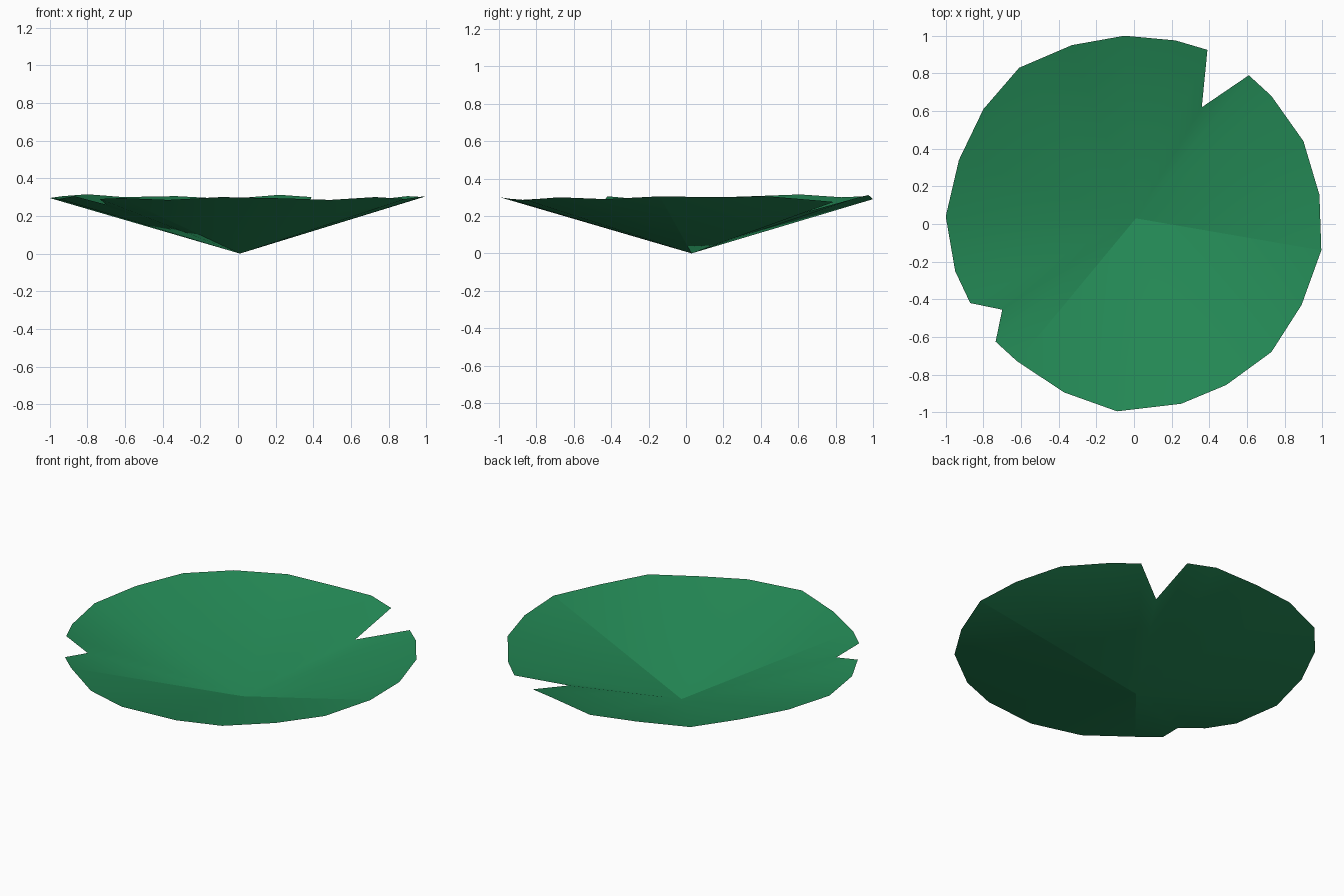
import bpy
import bmesh

# Remove the default cube only
default_cube = bpy.data.objects.get("Cube")
if default_cube is not None:
    bpy.data.objects.remove(default_cube, do_unlink=True)


def make_material(name, colour):
    """One flat colour, shown in both viewport and render."""
    material = bpy.data.materials.new(name)
    material.use_nodes = True
    material.diffuse_color = colour
    shader = next(n for n in material.node_tree.nodes if n.type == "BSDF_PRINCIPLED")
    shader.inputs["Base Color"].default_value = colour
    shader.inputs["Roughness"].default_value = 0.8
    return material


def make_leaf(name, centre, rim, crease_indices, material):
    """Shallow funnel-shaped leaf: a fan of triangles from the centre to the rim."""
    bm = bmesh.new()
    hub = bm.verts.new(centre)
    edge_verts = [bm.verts.new(point) for point in rim]

    # Fan of faces, wound anticlockwise so that they face upwards
    for current, following in zip(edge_verts, edge_verts[1:] + edge_verts[:1]):
        face = bm.faces.new((hub, current, following))
        face.smooth = True

    # Two sharp folds running out from the centre
    for index in crease_indices:
        fold = bm.edges.get((hub, edge_verts[index]))
        fold.smooth = False

    mesh = bpy.data.meshes.new(name)
    bm.to_mesh(mesh)
    bm.free()
    mesh.materials.append(material)
    leaf = bpy.data.objects.new(name, mesh)
    bpy.context.collection.objects.link(leaf)
    return leaf


# Left-hand rim, from the back round to the small notch
back_rim = [
    (-.05, 1, .29), (-.33, .95, .305), (-.61, .83, .3), (-.8, .61, .315),
    (-.93, .34, .305), (-1, .04, .295), (-.95, -.25, .29), (-.87, -.42, .305),
]
small_notch = [(-.7, -.455, .26)]

# Front rim, from the small notch round to the large notch
front_rim = [
    (-.735, -.625, .29), (-.62, -.73, .295), (-.37, -.895, .285),
    (-.09, -.995, .3), (.25, -.955, .293), (.49, -.855, .285),
    (.73, -.68, .3), (.89, -.43, .29), (.995, -.14, .305),
    (.985, .155, .3), (.9, .44, .305), (.73, .68, .285), (.61, .79, .275),
]
large_notch = [(.36, .62, .215)]
back_tip = [(.39, .925, .3), (.22, .975, .312)]

rim = back_rim + small_notch + front_rim + large_notch + back_tip
folds = [rim.index(front_rim[1]), rim.index(front_rim[8])]

leaf_green = make_material("leaf green", (.0176, .254, .093, 1))
make_leaf("lily_pad_leaf", (.01, .03, 0), rim, folds, leaf_green)
